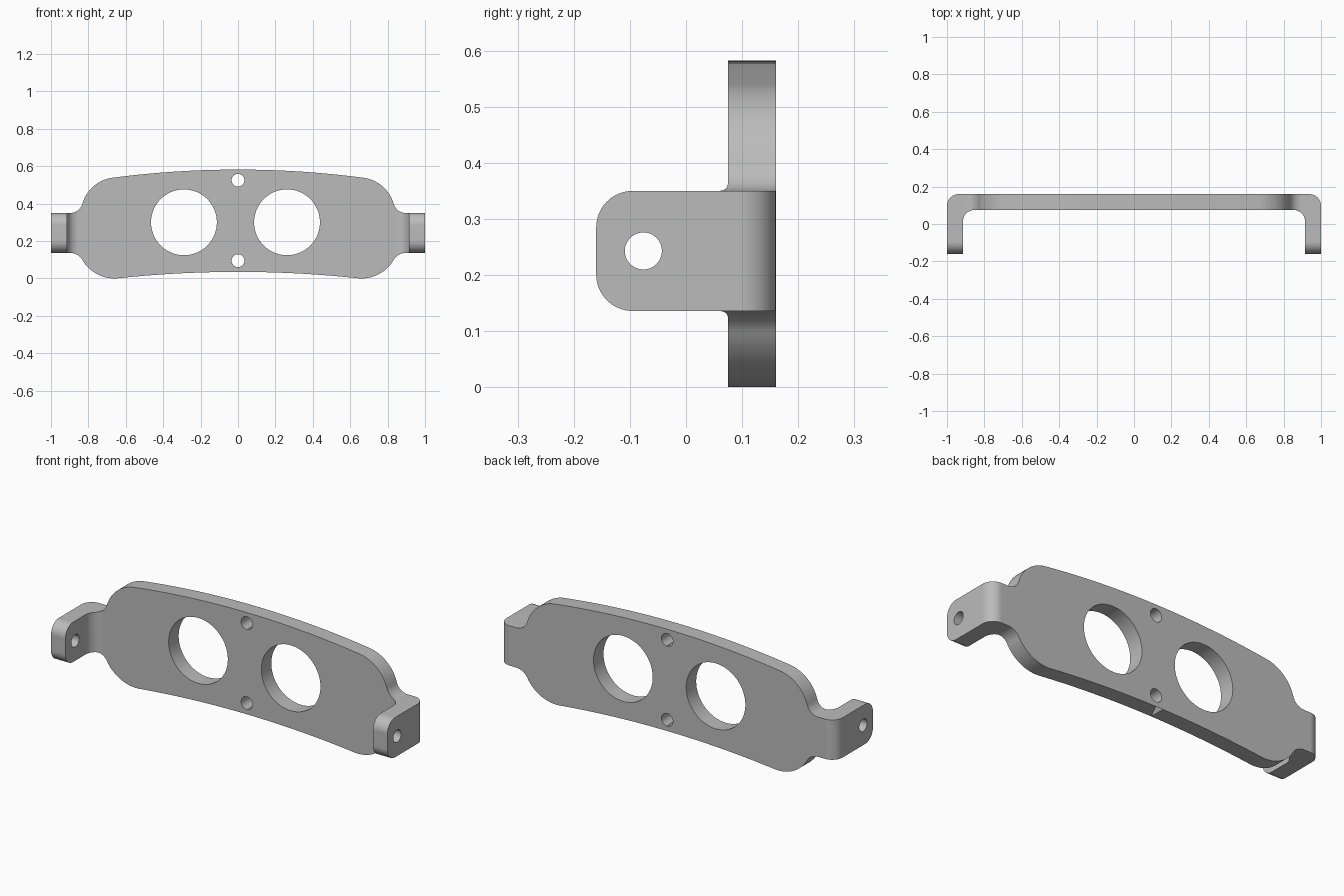
import bpy, bmesh
from math import sin, cos, radians, atan2, degrees, hypot

if "Cube" in bpy.data.objects:
    bpy.data.objects.remove(bpy.data.objects["Cube"])

grey = bpy.data.materials.new("plain_grey")
grey.use_nodes = True
colour = (0.5, 0.5, 0.5, 1)
grey.diffuse_color = colour
grey.node_tree.nodes["Principled BSDF"].inputs["Base Color"].default_value = colour


def arc(cx, cy, r, start, end, n=16):
    """Points of an arc, angles in degrees."""
    angles = [radians(start + (end - start) * i / n) for i in range(n + 1)]
    return [(cx + r * cos(a), cy + r * sin(a)) for a in angles]


def circle(cx, cy, r):
    return arc(cx, cy, r, 0, 360, 64)[:-1]


def mirrored(half):
    """Close a half outline by reflecting it across the centre line."""
    return half + [(-u, v) for u, v in reversed(half) if abs(u) > 1e-5]


def prism(name, outline, axis, low, high):
    """Extrude a flat outline along one axis."""
    place = {"x": lambda u, v, w: (w, u, v),
             "y": lambda u, v, w: (u, w, v),
             "z": lambda u, v, w: (u, v, w)}[axis]
    bm = bmesh.new()
    bottom, top = ([bm.verts.new(place(u, v, w)) for u, v in outline] for w in (low, high))
    bm.faces.new(bottom)
    bm.faces.new(top)
    for i in range(len(outline)):
        bm.faces.new((bottom[i - 1], bottom[i], top[i], top[i - 1]))
    bmesh.ops.recalc_face_normals(bm, faces=bm.faces)
    mesh = bpy.data.meshes.new(name)
    bm.to_mesh(mesh)
    bm.free()
    mesh.materials.append(grey)
    obj = bpy.data.objects.new(name, mesh)
    bpy.context.collection.objects.link(obj)
    return obj


def combine(target, tool, operation):
    """Apply a boolean and discard the tool."""
    mod = target.modifiers.new("shape", "BOOLEAN")
    mod.operation, mod.solver, mod.object = operation, "EXACT", tool
    bpy.context.view_layer.objects.active = target
    bpy.ops.object.modifier_apply(modifier=mod.name)
    bpy.data.objects.remove(tool)


# Bent strip: plate with two forward tabs
BACK, FACE, TIP, BEND = 0.16, 0.075, -0.16, 0.063
strip = ([(0, BACK)] + arc(1 - BEND, BACK - BEND, BEND, 90, 0)
         + [(1, TIP), (0.915, TIP)]
         + arc(0.915 - BEND, FACE - BEND, BEND, 0, 90) + [(0, FACE)])
bracket = prism("bracket", mirrored(strip), "z", -0.1, 0.7)

# Front outline: long shallow arcs, round shoulders, fillets into the tabs
TAB_LOW, TAB_HIGH, FILLET_X = 0.136, 0.35, 0.897
top_r, low_r = 5.17, 6.04
ux, uz, ur = 0.645, 0.345, 0.195
lx, lz, lr = 0.66, 0.2, 0.2
uf, lf = 0.067, 0.0756
top_cz, low_cz = 0.582 - top_r, 0.035 - low_r
top_a = degrees(atan2(uz - top_cz, ux))
low_a = degrees(atan2(lz - low_cz, lx))
up_a = degrees(atan2(TAB_HIGH + uf - uz, FILLET_X - ux))
dn_a = degrees(atan2(TAB_LOW - lf - lz, FILLET_X - lx))
outline = (arc(0, top_cz, top_r, 90, top_a)
           + arc(ux, uz, ur, top_a, up_a)[1:]
           + arc(FILLET_X, TAB_HIGH + uf, uf, 180 + up_a, 270)[1:]
           + [(1.1, TAB_HIGH), (1.1, TAB_LOW)]
           + arc(FILLET_X, TAB_LOW - lf, lf, 90, 180 + dn_a)
           + arc(lx, lz, lr, dn_a, low_a - 180)[1:]
           + arc(0, low_cz, low_r, low_a, 90)[1:])
combine(bracket, prism("outline_cutter", mirrored(outline), "y", -0.3, 0.3), "INTERSECT")

# Rounded tab corners
R = 0.065
side = (arc(TIP + R, TAB_LOW + R, R, 270, 180) + arc(TIP + R, TAB_HIGH - R, R, 180, 90)
        + [(TIP + R, 0.8), (0.3, 0.8), (0.3, -0.2), (TIP + R, -0.2)])
combine(bracket, prism("corner_cutter", side, "x", -1.2, 1.2), "INTERSECT")

# Two large openings, two small holes, and the tab holes
for x, z, r in ((-0.289, 0.3, 0.176), (0.262, 0.3, 0.176), (0, 0.525, 0.034), (0, 0.095, 0.034)):
    combine(bracket, prism("hole_cutter", circle(x, z, r), "y", -0.3, 0.3), "DIFFERENCE")
combine(bracket, prism("tab_hole_cutter", circle(-0.076, 0.243, 0.033), "x", -1.2, 1.2), "DIFFERENCE")

# Smooth curved walls, crisp edges
bpy.ops.object.select_all(action="DESELECT")
bracket.select_set(True)
bpy.context.view_layer.objects.active = bracket
bpy.ops.object.shade_smooth_by_angle(angle=radians(30))
weighted = bracket.modifiers.new("flat_faces", "WEIGHTED_NORMAL")
weighted.keep_sharp = True
